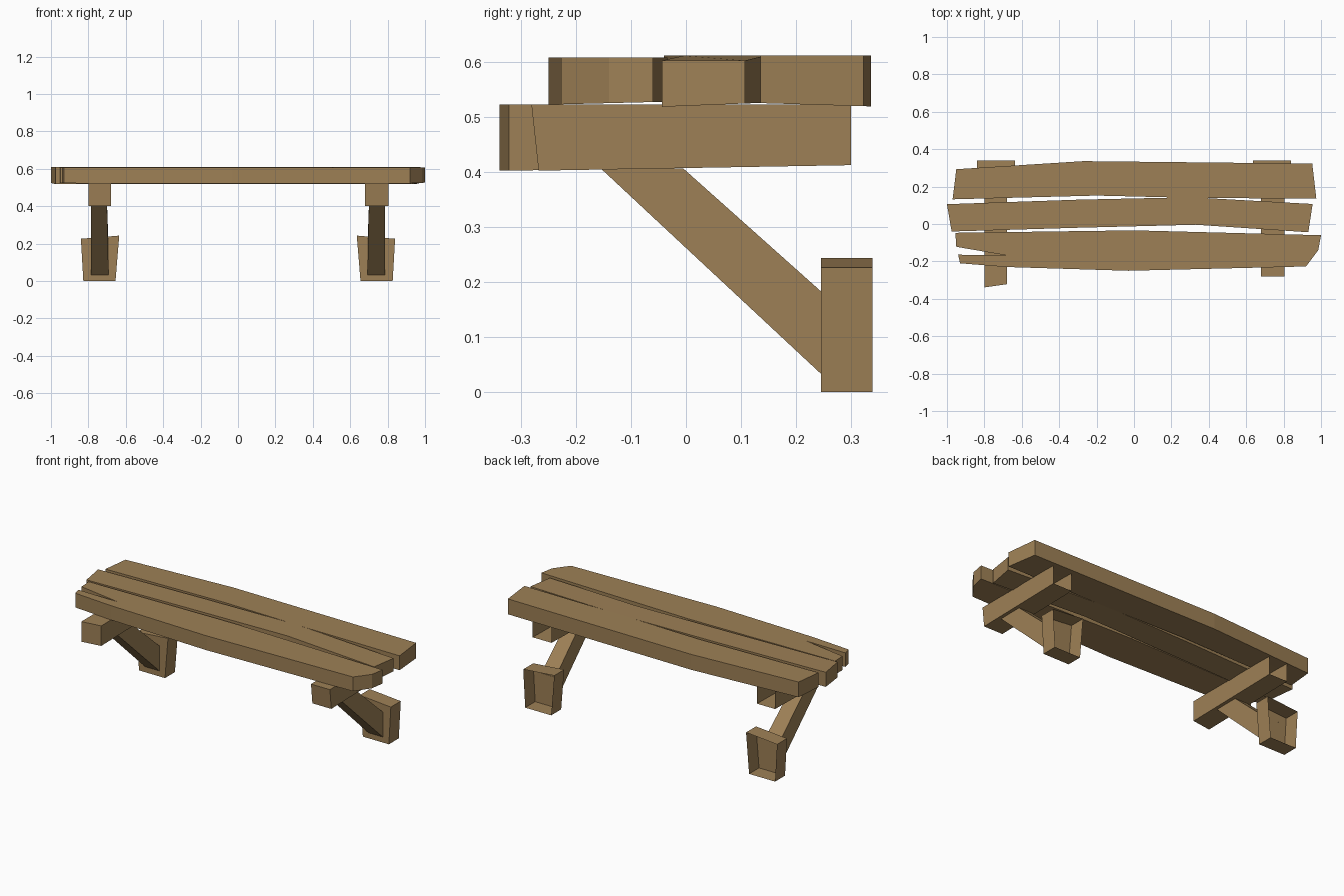
import bpy
import bmesh

if "Cube" in bpy.data.objects:
    bpy.data.objects.remove(bpy.data.objects["Cube"])

wood = bpy.data.materials.new("weathered brown wood")
wood.diffuse_color = (0.34, 0.216, 0.092, 1)
wood.use_nodes = True
wood.node_tree.nodes["Principled BSDF"].inputs["Base Color"].default_value = wood.diffuse_color


def prism(name, ring_a, ring_b, cap_a=True, cap_b=True):
    """Flat-faced solid between two matching rings; a cap may be left open."""
    bm = bmesh.new()
    a = [bm.verts.new(p) for p in ring_a]
    b = [bm.verts.new(p) for p in ring_b]
    n = len(a)
    for i in range(n):
        j = (i + 1) % n
        bm.faces.new((a[i], a[j], b[j], b[i]))
    if cap_a:
        bm.faces.new(a[::-1])
    if cap_b:
        bm.faces.new(b)
    bmesh.ops.recalc_face_normals(bm, faces=bm.faces[:])
    me = bpy.data.meshes.new(name)
    bm.to_mesh(me)
    bm.free()
    me.materials.append(wood)
    ob = bpy.data.objects.new(name, me)
    bpy.context.collection.objects.link(ob)
    return ob


def plank(name, outline, bottom, top):
    prism(name, [(x, y, bottom(y)) for x, y in outline],
          [(x, y, top(x)) for x, y in outline])


# Seat planks with uneven hand-cut outlines
plank("back_plank",
      [(-0.97, 0.132), (-0.2, 0.152), (0.3, 0.14), (0.975, 0.135),
       (0.953, 0.323), (-0.27, 0.336), (-0.95, 0.293)],
      lambda y: 0.525 - (y - 0.13) * 0.03, lambda x: 0.611)
plank("middle_plank",
      [(-0.975, -0.04), (-0.3, -0.02), (0.33, -0.004), (0.932, -0.044),
       (0.955, 0.107), (0.3, 0.143), (-0.3, 0.13), (-1.0, 0.106)],
      lambda y: 0.518 + (y + 0.045) * 0.04,
      lambda x: 0.602 if x > 0.8 else 0.611)
# Front plank has a split at its left end
plank("front_plank",
      [(-0.93, -0.21), (-0.68, -0.23), (-0.03, -0.25), (0.92, -0.227),
       (0.985, -0.14), (1.0, -0.06), (0.0, -0.034), (-0.955, -0.047),
       (-0.95, -0.122), (-0.675, -0.169), (-0.94, -0.164)],
      lambda y: 0.522 + (y + 0.25) * 0.025, lambda x: 0.608)

# Support beams: front ends cut at different angles, back ends open
# (x range, front y at left/right, shift of the lower front edge)
for side, x0, x1, yl, yr, shift in (("left", -0.80, -0.68, -0.339, -0.322, 0.0),
                                    ("right", 0.68, 0.805, -0.281, -0.281, 0.013)):
    front = [(x0, yl + shift, 0.402), (x1, yr + shift, 0.402),
             (x1, yr, 0.522), (x0, yl, 0.522)]
    back = [(x0, 0.30, 0.412), (x1, 0.30, 0.412),
            (x1, 0.30, 0.522), (x0, 0.30, 0.522)]
    prism(side + "_support_beam", front, back, cap_b=False)

for side, s in (("left", -1), ("right", 1)):
    # Diagonal brace from the beam down to the foot block
    top = [(s * 0.70, -0.155, 0.406), (s * 0.785, -0.155, 0.406),
           (s * 0.785, -0.005, 0.406), (s * 0.70, -0.005, 0.406)]
    low = [(s * 0.692, 0.246, 0.032), (s * 0.787, 0.246, 0.032),
           (s * 0.787, 0.246, 0.182), (s * 0.692, 0.246, 0.182)]
    prism(side + "_brace", top, low)

    # Tapered foot block with an open back
    section = [(0.655, 0.0), (0.827, 0.0), (0.84, 0.226), (0.635, 0.243)]
    prism(side + "_foot_block",
          [(s * x, 0.245, z) for x, z in section],
          [(s * x, 0.339, z) for x, z in section], cap_b=False)
